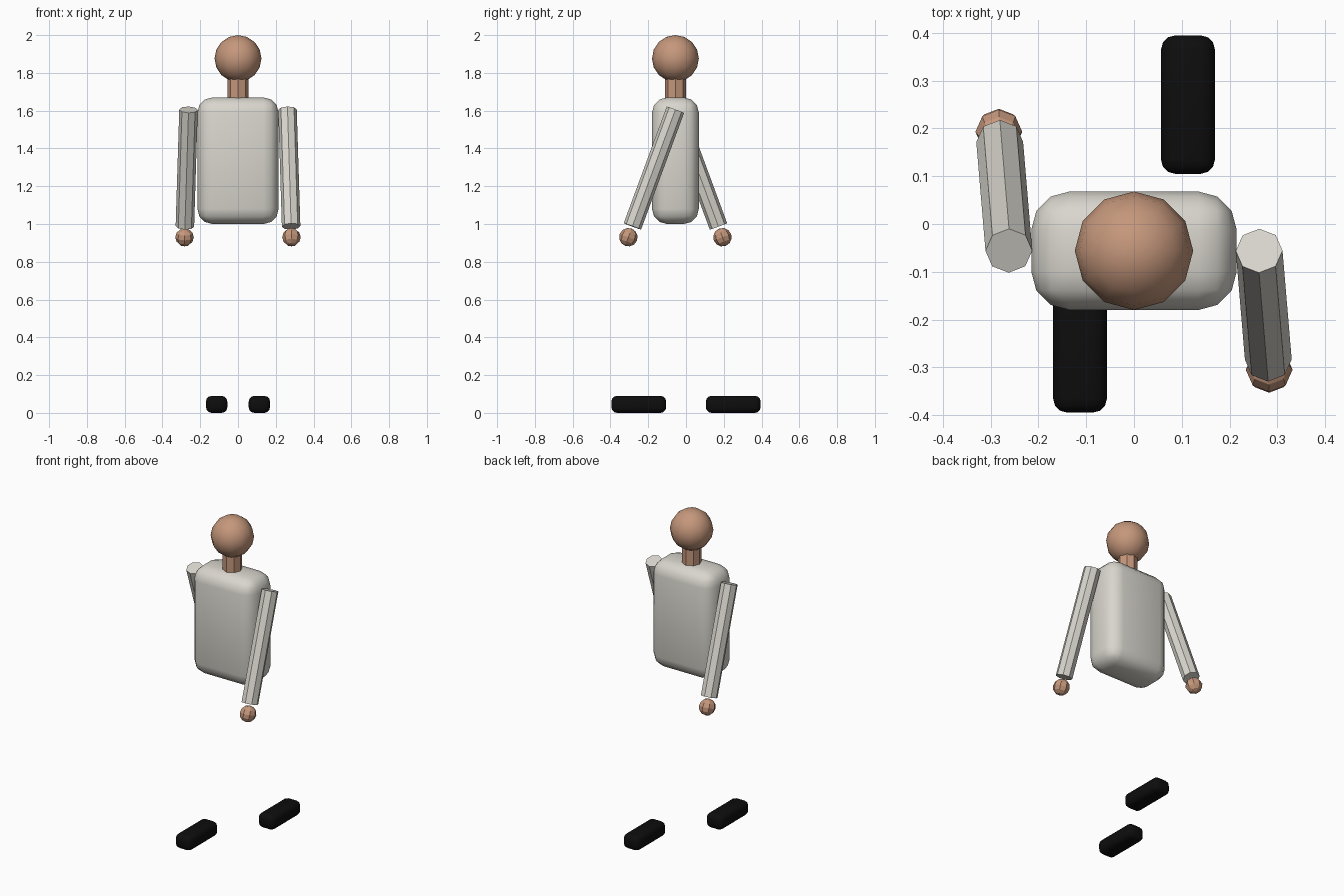
import bpy
import math
from mathutils import Vector

cube = bpy.data.objects.get("Cube")
if cube:
    bpy.data.objects.remove(cube, do_unlink=True)


def material(name, rgb):
    mat = bpy.data.materials.new(name)
    mat.use_nodes = True
    mat.diffuse_color = (*rgb, 1)
    mat.node_tree.nodes["Principled BSDF"].inputs["Base Color"].default_value = (*rgb, 1)
    return mat


skin = material("skin", (0.56, 0.31, 0.20))
shirt = material("pale_shirt", (0.69, 0.67, 0.61))
black = material("black_shoe", (0.004, 0.004, 0.004))


def finish(name, mat, smooth=False):
    obj = bpy.context.object
    obj.name = name
    obj.data.materials.append(mat)
    if smooth:
        bpy.ops.object.shade_smooth()
    return obj


def rounded_box(name, mat, centre, size, radius):
    bpy.ops.mesh.primitive_cube_add(size=1, location=centre)
    bpy.context.object.scale = size
    bpy.ops.object.transform_apply(location=False, rotation=False, scale=True)
    obj = finish(name, mat, smooth=True)
    bevel = obj.modifiers.new("rounded_edges", "BEVEL")
    bevel.width = radius
    bevel.segments = 3
    return obj


def rod(name, mat, start, end, radius):
    start, end = Vector(start), Vector(end)
    axis = start - end
    bpy.ops.mesh.primitive_cylinder_add(vertices=8, radius=radius, depth=axis.length,
                                        location=(start + end) / 2)
    obj = finish(name, mat)
    obj.rotation_euler = Vector((0, 0, 1)).rotation_difference(axis).to_euler()
    return obj


def ball(name, mat, centre, radius, segments, rings, smooth):
    bpy.ops.mesh.primitive_uv_sphere_add(segments=segments, ring_count=rings,
                                         radius=radius, location=centre)
    return finish(name, mat, smooth)


# Torso, neck and head
MID_Y = -0.056
rounded_box("torso", shirt, (0, MID_Y, 1.335), (0.43, 0.248, 0.67), 0.08)
rod("neck", skin, (0, MID_Y, 1.79), (0, MID_Y, 1.65), 0.056)
ball("head", skin, (0, MID_Y, 1.876), 0.124, 12, 8, True)

# Swinging arms, hands and shoes: opposite sides move in opposite directions
for side, s in (("left", 1), ("right", -1)):
    shoulder = Vector((s * 0.262, MID_Y, 1.605))
    hand = Vector((s * 0.283, MID_Y - s * 0.249, 0.93))
    wrist = shoulder.lerp(hand, 0.915)
    rod(side + "_arm", shirt, shoulder, wrist, 0.049)
    palm = ball(side + "_hand", skin, hand, 0.049, 8, 6, False)
    palm.rotation_euler.x = -s * math.atan2(0.249, 0.675)
    rounded_box(side + "_shoe", black, (s * 0.113, s * 0.25, 0.045),
                (0.113, 0.29, 0.09), 0.03)
